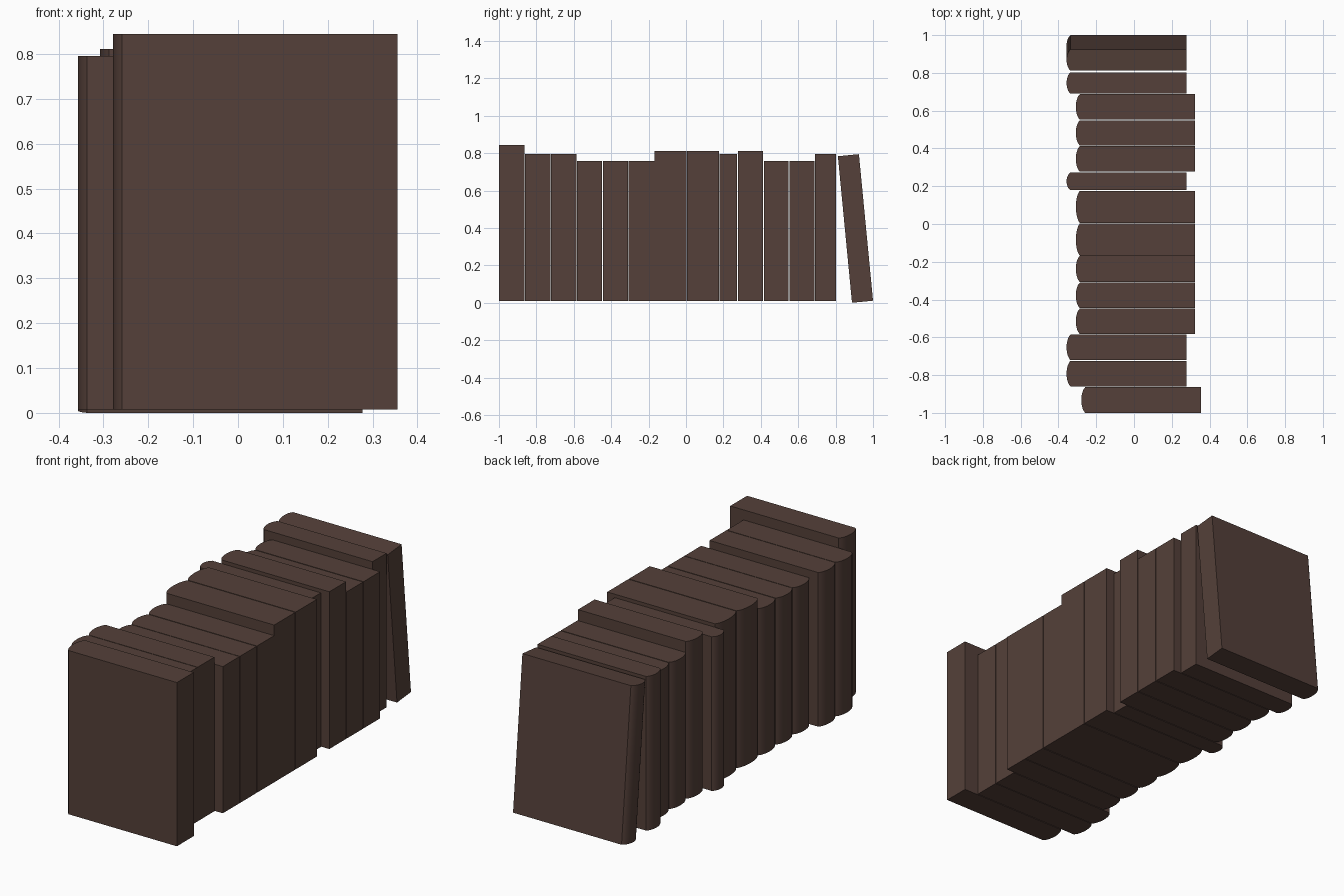
import bpy, bmesh, math
from mathutils import Matrix

if "Cube" in bpy.data.objects:
    bpy.data.objects.remove(bpy.data.objects["Cube"])

brown = bpy.data.materials.new("dark brown cover")
brown.diffuse_color = (0.089, 0.051, 0.041, 1)
brown.use_nodes = True
brown.node_tree.nodes["Principled BSDF"].inputs["Base Color"].default_value = brown.diffuse_color

BULGE = 0.021   # depth of the rounded spine
BASE = 0.008    # underside of the upright books


def book(name, x0, x1, thick, height, matrix):
    """Block with a rounded spine on -x; local y and z start at 0."""
    pts = [(x1, 0), (x1, thick)]
    lim, n = math.radians(68), 10
    for i in range(n + 1):
        a = lim - 2 * lim * i / n
        k = (math.cos(a) - math.cos(lim)) / (1 - math.cos(lim))
        pts.append((x0 + BULGE * (1 - k),
                    thick / 2 * (1 + math.sin(a) / math.sin(lim))))
    bm = bmesh.new()
    face = bm.faces.new([bm.verts.new((x, y, 0)) for x, y in pts])
    top = bmesh.ops.extrude_face_region(bm, geom=[face])["geom"]
    bmesh.ops.translate(bm, vec=(0, 0, height),
                        verts=[v for v in top if isinstance(v, bmesh.types.BMVert)])
    bmesh.ops.recalc_face_normals(bm, faces=bm.faces)
    bmesh.ops.transform(bm, matrix=matrix, verts=bm.verts)
    me = bpy.data.meshes.new(name)
    bm.to_mesh(me)
    bm.free()
    me.materials.append(brown)
    ob = bpy.data.objects.new(name, me)
    bpy.context.collection.objects.link(ob)
    bpy.ops.object.select_all(action="DESELECT")
    ob.select_set(True)
    bpy.context.view_layer.objects.active = ob
    bpy.ops.object.shade_smooth_by_angle(angle=math.radians(25))


# formats: spine x, page-edge x, top z
FORMATS = {
    "large": (-0.279, 0.355, 0.844),
    "wide": (-0.357, 0.277, 0.795),
    "short": (-0.308, 0.322, 0.757),
    "tall": (-0.308, 0.322, 0.811),
}

# upright books from front to back: format, y start, y end
row = [
    ("large", -1.0, -0.864), ("wide", -0.860, -0.724), ("wide", -0.721, -0.586),
    ("short", -0.582, -0.448), ("short", -0.445, -0.311), ("short", -0.307, -0.168),
    ("tall", -0.168, 0.002), ("tall", 0.006, 0.176), ("wide", 0.179, 0.273),
    ("tall", 0.277, 0.412), ("short", 0.416, 0.549), ("short", 0.553, 0.687),
    ("wide", 0.690, 0.803),
]
for i, (fmt, y0, y1) in enumerate(row):
    x0, x1, top = FORMATS[fmt]
    book(f"{fmt}_book_{i + 1}", x0, x1, y1 - y0, top - BASE,
         Matrix.Translation((0, y0, BASE)))

# leaning book at the back
x0, x1, top = FORMATS["wide"]
book("leaning_book", x0, x1, 0.113, top - BASE,
     Matrix.Translation((0, 0.8875, 0)) @ Matrix.Rotation(math.radians(5.5), 4, "X"))
